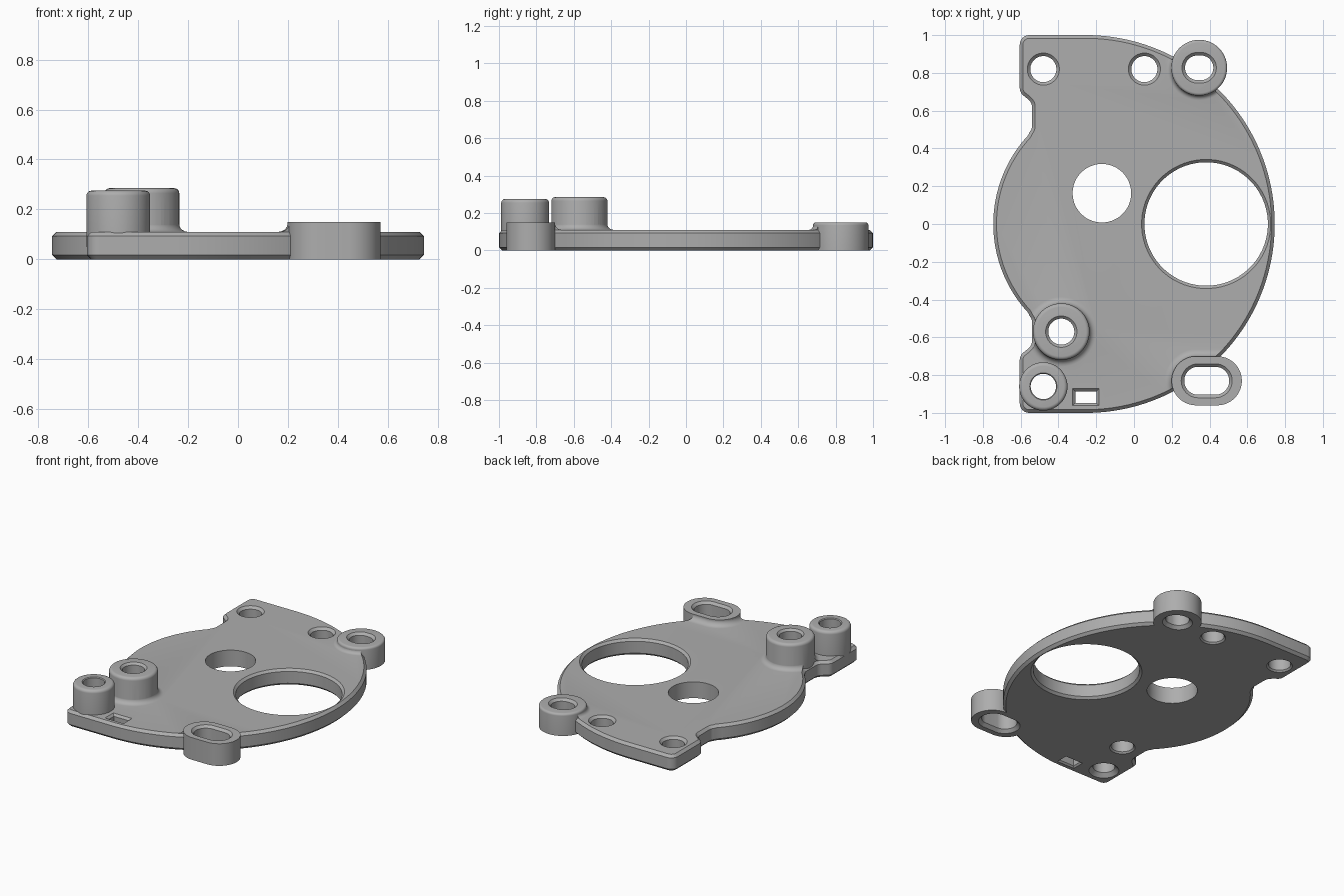
import bpy, math

if "Cube" in bpy.data.objects:
    bpy.data.objects.remove(bpy.data.objects["Cube"], do_unlink=True)

T = 0.11          # plate thickness
EDGE = 0.017      # plate chamfer

grey = bpy.data.materials.new("cast grey")
grey.use_nodes = True
grey.diffuse_color = (0.42, 0.42, 0.42, 1)
grey.node_tree.nodes["Principled BSDF"].inputs["Base Color"].default_value = (0.42, 0.42, 0.42, 1)


def arc(cx, cy, r, a0, a1, n):
    angles = [math.radians(a0 + (a1 - a0) * i / n) for i in range(n + 1)]
    return [(cx + r * math.cos(a), cy + r * math.sin(a)) for a in angles]


def inset(pts, d):
    out = []
    for i, (x, y) in enumerate(pts):
        (ax, ay), (bx, by) = pts[i - 1], pts[(i + 1) % len(pts)]
        length = math.hypot(bx - ax, by - ay)
        out.append((x - d * (by - ay) / length, y + d * (bx - ax) / length))
    return out


def slot(cx, cy, r, half=0, n=64):
    """Circle, or a slot stretched along x."""
    angles = [(i + 0.5) * math.tau / n for i in range(n)]
    return [(cx + r * math.cos(a) + math.copysign(half, math.cos(a)), cy + r * math.sin(a))
            for a in angles]


def rectangle(cx, cy, w, h):
    return [(cx - w, cy - h), (cx + w, cy - h), (cx + w, cy + h), (cx - w, cy + h)]


def loft(name, layers):
    """Closed solid through a stack of (outline, z) layers."""
    n = len(layers[0][0])
    verts = [(x, y, z) for pts, z in layers for x, y in pts]
    faces = [tuple(reversed(range(n))), tuple(range(len(verts) - n, len(verts)))]
    for k in range(len(layers) - 1):
        for i in range(n):
            j = (i + 1) % n
            faces.append((k * n + i, k * n + j, k * n + n + j, k * n + n + i))
    mesh = bpy.data.meshes.new(name)
    mesh.from_pydata(verts, [], faces)
    mesh.materials.append(grey)
    obj = bpy.data.objects.new(name, mesh)
    bpy.context.collection.objects.link(obj)
    return obj


def combine(target, other, operation):
    mod = target.modifiers.new("combine", "BOOLEAN")
    mod.operation, mod.solver, mod.object = operation, "EXACT", other
    bpy.context.view_layer.objects.active = target
    bpy.ops.object.modifier_apply(modifier=mod.name)
    bpy.data.objects.remove(other, do_unlink=True)


# Plate outline: back half, then mirrored to the front
back = arc(-0.255, 0, 1.0, 0, 90, 40)
back += arc(-0.555, 0.95, 0.05, 90, 180, 6)
back += arc(-0.555, 0.72, 0.05, 180, 230, 4)
back += arc(-0.59, 0.62, 0.05, 50, 0, 4)
back += arc(-0.59, 0.52, 0.05, 0, -43, 4)
back += arc(-0.055, 0, 0.69, 137, 180, 16)
outline = back + [(x, -y) for x, y in reversed(back[1:-1])]
rim = inset(outline, EDGE)
plate = loft("cover_plate", [(rim, 0), (outline, EDGE), (outline, T - EDGE), (rim, T)])

# Bosses: x, y, radius, half slot length, base z, top z, edge rounding, base fillet
bosses = [
    (-0.385, -0.57, 0.15, 0, 0.05, 0.285, 0.02, 0.035),
    (-0.48, -0.86, 0.128, 0, 0.05, 0.275, 0.02, 0),
    (0.345, 0.827, 0.148, 0, 0, 0.15, 0.015, 0.025),
    (0.385, -0.83, 0.13, 0.056, 0, 0.15, 0, 0.038),
]
quarter = [math.radians(a) for a in (0, 18, 36, 54, 72, 90)]
for x, y, r, half, low, top, rnd, fil in bosses:
    if fil:
        # Concave base fillet, trimmed to the plate's top face
        layers = [(slot(x, y, r + fil, half), T - 0.02)]
        layers += [(slot(x, y, r - 0.001 + fil * (1 - math.sin(a)), half),
                    T + fil * (1 - math.cos(a))) for a in quarter]
        fillet = loft("boss_fillet", layers)
        combine(fillet, loft("trim", [(rim, 0.05), (rim, 0.4)]), "INTERSECT")
        combine(plate, fillet, "UNION")
    layers = [(slot(x, y, r, half), low)]
    if rnd:
        layers += [(slot(x, y, r - rnd * (1 - math.cos(a)), half),
                    top - rnd * (1 - math.sin(a))) for a in quarter]
    else:
        layers.append((slot(x, y, r, half), top))
    combine(plate, loft("boss", layers), "UNION")


def cut(shape, top, c_top, c_low):
    """Through hole with 45 degree chamfers; shape(grow) gives its outline."""
    over = 0.01
    layers = [(shape(c_low + over if c_low else 0), -over), (shape(0), c_low),
              (shape(0), top - c_top), (shape(c_top + over if c_top else 0), top + over)]
    combine(plate, loft("hole_cutter", layers), "DIFFERENCE")


# Round and slotted holes: x, y, radius, half slot length, top z, top and bottom chamfer
holes = [
    (0.382, 0, 0.327, 0, T, 0.015, 0.015),
    (-0.17, 0.163, 0.155, 0, T, 0, 0),
    (-0.48, 0.82, 0.069, 0, T, 0.016, 0.01),
    (0.055, 0.82, 0.069, 0, T, 0.016, 0.01),
    (-0.385, -0.57, 0.069, 0, 0.285, 0.014, 0.01),
    (-0.48, -0.86, 0.067, 0, 0.275, 0.005, 0.025),
    (0.345, 0.827, 0.065, 0.01, 0.15, 0.016, 0.02),
    (0.385, -0.83, 0.074, 0.045, 0.15, 0.016, 0.02),
]
for x, y, r, half, top, c_top, c_low in holes:
    cut(lambda g: slot(x, y, r + g, half), top, c_top, c_low)

# Rectangular window
cut(lambda g: rectangle(-0.255, -0.917, 0.056 + g, 0.031 + g), T, 0.014, 0.01)

# Smooth curved walls, crisp chamfers
bpy.ops.object.select_all(action="DESELECT")
plate.select_set(True)
bpy.context.view_layer.objects.active = plate
bpy.ops.object.shade_smooth_by_angle(angle=math.radians(30))
